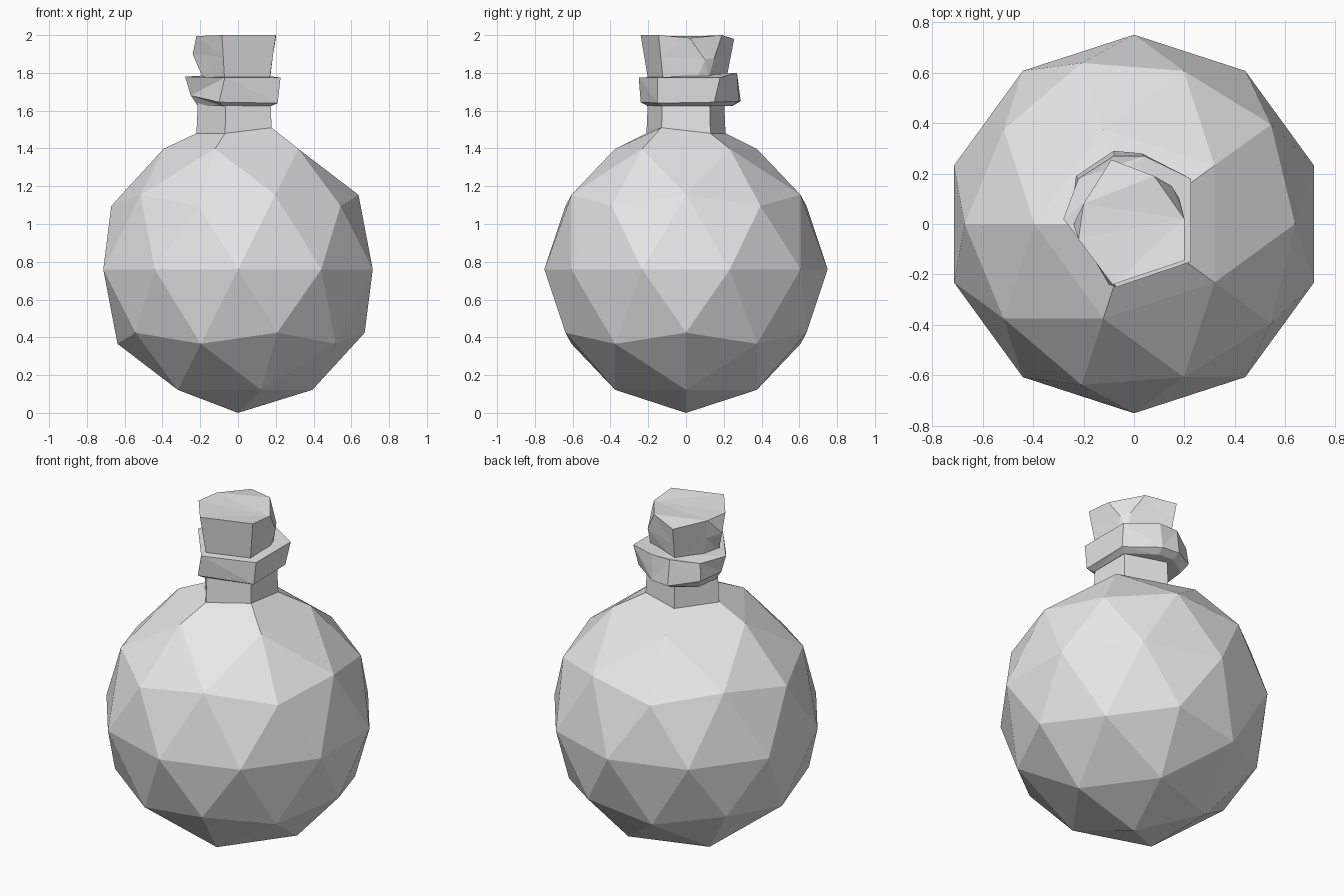
import bpy, bmesh, math
from mathutils import Matrix, Vector

cube = bpy.data.objects.get("Cube")
if cube:
    bpy.data.objects.remove(cube, do_unlink=True)

# One plain grey for the whole flask
grey = bpy.data.materials.new("light_grey")
grey.use_nodes = True
grey.diffuse_color = (0.8, 0.8, 0.8, 1)
grey.node_tree.nodes["Principled BSDF"].inputs["Base Color"].default_value = (0.8, 0.8, 0.8, 1)


def finish(bm, name):
    """Turn a bmesh into a flat-shaded object."""
    bmesh.ops.recalc_face_normals(bm, faces=bm.faces[:])
    mesh = bpy.data.meshes.new(name)
    bm.to_mesh(mesh)
    bm.free()
    mesh.materials.append(grey)
    obj = bpy.data.objects.new(name, mesh)
    bpy.context.collection.objects.link(obj)
    return obj


def loft(name, rings):
    """Bridge rings of equal count from bottom to top and cap both ends."""
    bm = bmesh.new()
    loops = [[bm.verts.new(p) for p in ring] for ring in rings]
    n = len(loops[0])
    for low, high in zip(loops, loops[1:]):
        for i in range(n):
            j = (i + 1) % n
            bm.faces.new((low[i], low[j], high[j], high[i]))
    bm.faces.new(loops[0][::-1])
    bm.faces.new(loops[-1])
    bmesh.ops.triangulate(bm, faces=bm.faces[:])
    return finish(bm, name)


# Round body, with a five-sided neck drawn up from the open top
RADIUS, CENTRE = 0.75, 0.76
bm = bmesh.new()
bmesh.ops.create_icosphere(
    bm, subdivisions=2, radius=RADIUS,
    matrix=Matrix.Translation((0, 0, CENTRE)) @ Matrix.Rotation(math.pi, 4, "Z"))
min(bm.verts, key=lambda v: v.co.z).co.z = 0
pole = max(bm.verts, key=lambda v: v.co.z)
bmesh.ops.delete(bm, geom=[pole], context="VERTS")
edges = [e for e in bm.edges if e.is_boundary]
for radius, z in ((0.22, 1.48), (0.212, 1.66)):
    made = bmesh.ops.extrude_edge_only(bm, edges=edges)["geom"]
    edges = [g for g in made if isinstance(g, bmesh.types.BMEdge) and g.is_boundary]
    for v in (g for g in made if isinstance(g, bmesh.types.BMVert)):
        flat = Vector((v.co.x, v.co.y, 0)).normalized() * radius
        v.co = (flat.x, flat.y, z)
        # the front left corner sits a little higher
        if z < 1.5 and v.co.x > 0 and v.co.y < 0:
            v.co.z += 0.03
bmesh.ops.holes_fill(bm, edges=edges, sides=0)
finish(bm, "flask_body")

# Uneven collar around the neck
collar_top = [(-0.28, 0.02, 1.78), (-0.07, -0.25, 1.775), (0.225, -0.15, 1.775),
              (0.225, 0.18, 1.775), (0.04, 0.27, 1.80), (-0.08, 0.27, 1.80),
              (-0.22, 0.18, 1.78)]
collar_low = [(-0.25, 0.02, 1.68), (-0.1, -0.24, 1.645), (0.21, -0.15, 1.64),
              (0.21, 0.15, 1.645), (0.03, 0.28, 1.65), (-0.08, 0.29, 1.65),
              (-0.23, 0.19, 1.68)]
collar_under = [(x * 0.85, y * 0.85, 1.625) for x, y, z in collar_low]
loft("collar", [collar_under, collar_low, collar_top])

# Chipped cork that widens upward
cork_top = [(-0.22, -0.06, 1.995), (-0.085, -0.24, 2.0), (0.2, -0.145, 2.0),
            (0.2, 0.02, 1.985), (0.08, 0.19, 2.0), (-0.09, 0.255, 1.98),
            (-0.2, 0.08, 1.995)]
cork_base = [(x * 0.84, y * 0.84, 1.77) for x, y, z in cork_top]
cork_mid = [tuple((a + b) / 2 for a, b in zip(p, q)) for p, q in zip(cork_base, cork_top)]
cork_mid[0] = (-0.24, 0.0, 1.9)
cork_mid[3] = (0.18, 0.10, 1.87)
cork_mid[4] = (0.15, 0.15, 1.88)
cork_base[3] = (0.17, 0.06, 1.77)
cork_base[4] = (0.15, 0.12, 1.77)
loft("cork", [cork_base, cork_mid, cork_top])
